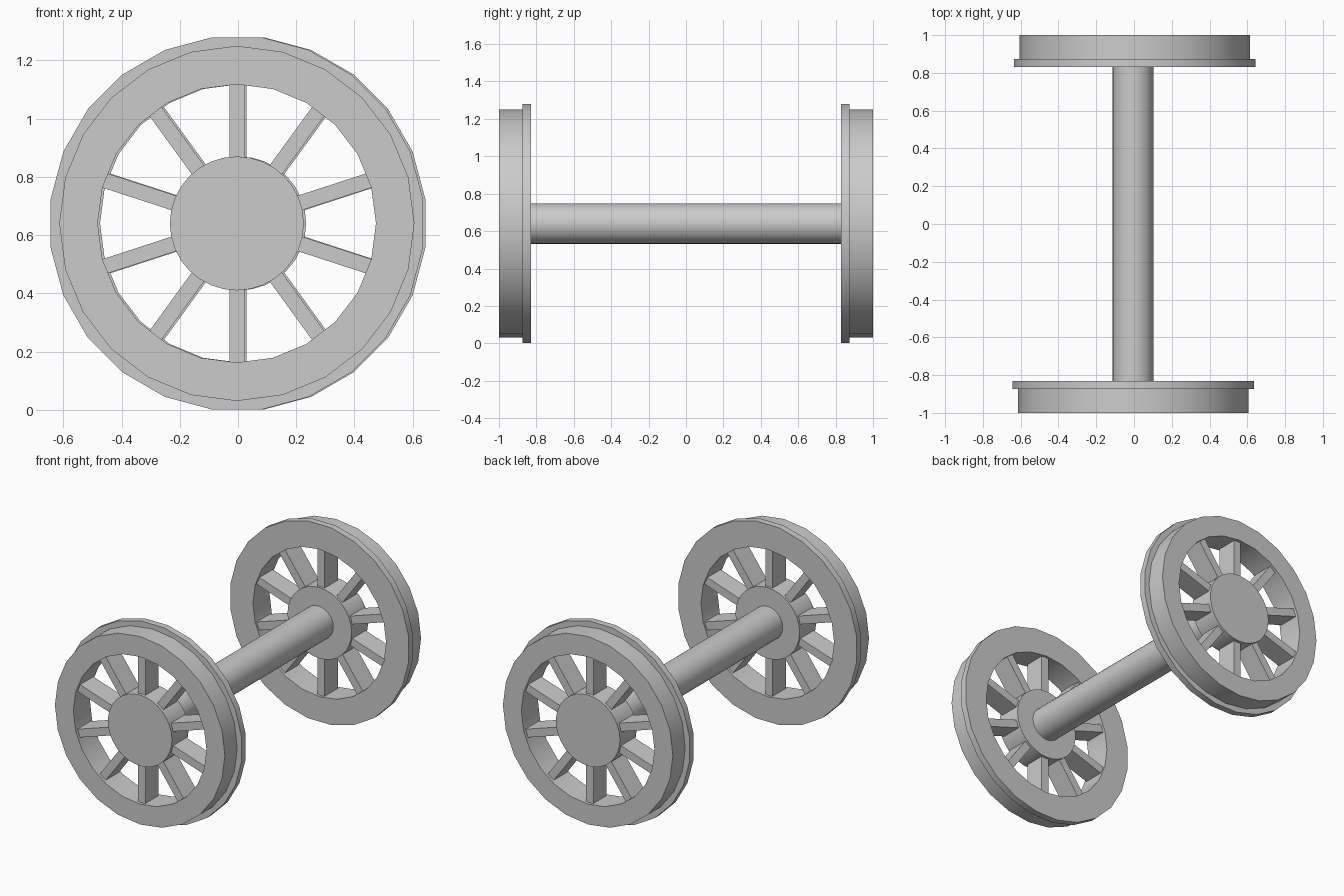
import bpy, bmesh, math
from mathutils import Matrix

if "Cube" in bpy.data.objects:
    bpy.data.objects.remove(bpy.data.objects["Cube"])

R_HUB, R_HOLE, CZ = 0.23, 0.478, 0.64

steel = bpy.data.materials.new("plain grey")
steel.diffuse_color = (0.6, 0.6, 0.6, 1)
steel.use_nodes = True
steel.node_tree.nodes["Principled BSDF"].inputs["Base Color"].default_value = steel.diffuse_color


def finish(name, bm, matrix):
    bmesh.ops.recalc_face_normals(bm, faces=bm.faces)
    me = bpy.data.meshes.new(name)
    bm.to_mesh(me)
    bm.free()
    me.transform(matrix)
    me.materials.append(steel)
    ob = bpy.data.objects.new(name, me)
    bpy.context.collection.objects.link(ob)
    bpy.ops.object.select_all(action='DESELECT')
    ob.select_set(True)
    bpy.context.view_layer.objects.active = ob
    bpy.ops.object.shade_smooth_by_angle(angle=math.radians(30))
    return ob


def circle(bm, r, y, n, turn=0.0):
    return [bm.verts.new((r * math.sin(2 * math.pi * i / n + turn), y,
                          r * math.cos(2 * math.pi * i / n + turn))) for i in range(n)]


def bridge(bm, a, b):
    n = len(a)
    for i in range(n):
        j = (i + 1) % n
        bm.faces.new((a[i], a[j], b[j], b[i]))


def disc(name, r, y0, y1, n, matrix):
    bm = bmesh.new()
    a, b = circle(bm, r, y0, n), circle(bm, r, y1, n)
    bridge(bm, a, b)
    bm.faces.new(a)
    bm.faces.new(b)
    return finish(name, bm, matrix)


def rim(name, matrix):
    # tread, wider flange with its facets turned half a step, and the open centre
    bm = bmesh.new()
    half = math.pi / 24
    loops = [circle(bm, R_HOLE, -1.0, 24), circle(bm, 0.61, -1.0, 24),
             circle(bm, 0.61, -0.873, 24), circle(bm, 0.645, -0.873, 24, half),
             circle(bm, 0.645, -0.83, 24, half), circle(bm, R_HOLE, -0.83, 24)]
    for a, b in zip(loops, loops[1:] + loops[:1]):
        bridge(bm, a, b)
    return finish(name, bm, matrix)


def spokes(name, matrix):
    # ten bars, slightly recessed from both wheel faces
    bm = bmesh.new()
    r0, r1 = R_HUB - 0.02, R_HOLE + 0.006
    for k in range(10):
        m = (Matrix.Rotation(k * math.pi / 5, 4, 'Y')
             @ Matrix.Translation((0, -0.913, (r0 + r1) / 2))
             @ Matrix.Diagonal((0.052, 0.136, r1 - r0, 1)))
        bmesh.ops.create_cube(bm, size=1, matrix=m)
    return finish(name, bm, matrix)


# two identical wheels, the back one turned half way round
for side, angle in (("front", 0.0), ("back", math.pi)):
    place = Matrix.Rotation(angle, 4, 'Z') @ Matrix.Translation((-0.004, 0, CZ))
    rim(side + "_wheel_rim", place)
    spokes(side + "_wheel_spokes", place)
    disc(side + "_wheel_hub", R_HUB, -1.0, -0.83, 32, place)

# axle between the hubs
disc("axle", 0.108, -0.835, 0.835, 32, Matrix.Translation((-0.005, 0, CZ)))
